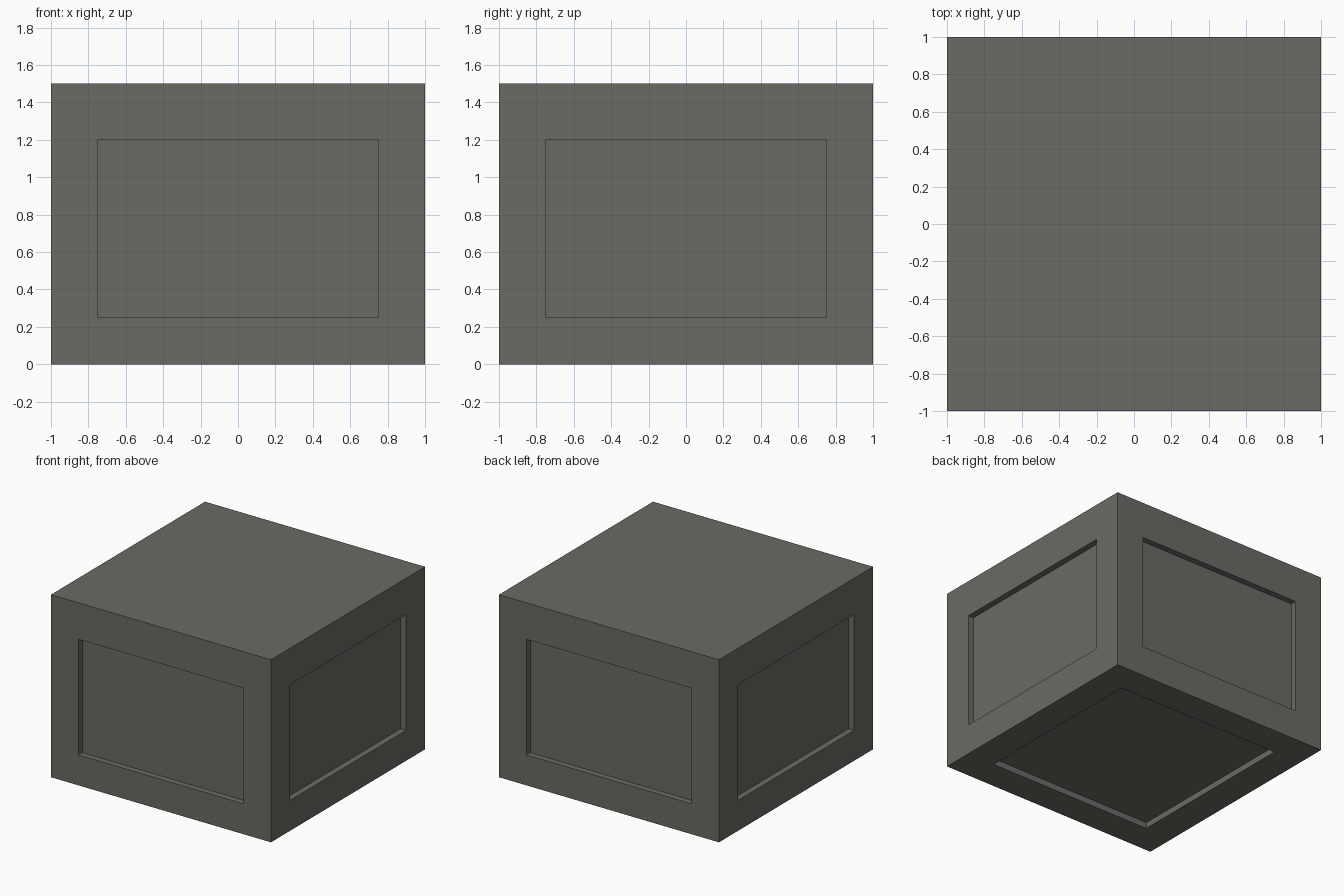
import bpy, bmesh
from mathutils import Matrix, Vector

if "Cube" in bpy.data.objects:
    bpy.data.objects.remove(bpy.data.objects["Cube"])

MARGIN, DEPTH, HEIGHT = 0.25, 0.05, 1.5
PANEL_TOP = 1.2

# Solid block
bm = bmesh.new()
bmesh.ops.create_cube(bm, size=1, matrix=Matrix.Translation((0, 0, HEIGHT / 2)) @ Matrix.Diagonal((2, 2, HEIGHT, 1)))
bm.normal_update()

# Recessed panels on every face except the top
panels = [f for f in bm.faces if f.normal.z < 0.5]
bmesh.ops.inset_individual(bm, faces=panels, thickness=MARGIN, depth=0, use_even_offset=True)
for f in panels:
    if abs(f.normal.z) < 0.5:
        for v in f.verts:
            if v.co.z > HEIGHT / 2:
                v.co.z = PANEL_TOP
for f in panels:
    normal = Vector(f.normal)
    new = bmesh.ops.extrude_discrete_faces(bm, faces=[f])["faces"][0]
    bmesh.ops.translate(bm, verts=list(new.verts), vec=-normal * DEPTH)
bmesh.ops.recalc_face_normals(bm, faces=bm.faces[:])

mesh = bpy.data.meshes.new("panelled_block")
bm.to_mesh(mesh)
bm.free()

# Warm dark grey
mat = bpy.data.materials.new("warm_grey")
mat.diffuse_color = (0.145, 0.145, 0.127, 1)
mat.use_nodes = True
mat.node_tree.nodes["Principled BSDF"].inputs["Base Color"].default_value = mat.diffuse_color
mesh.materials.append(mat)
bpy.context.collection.objects.link(bpy.data.objects.new("panelled_block", mesh))
